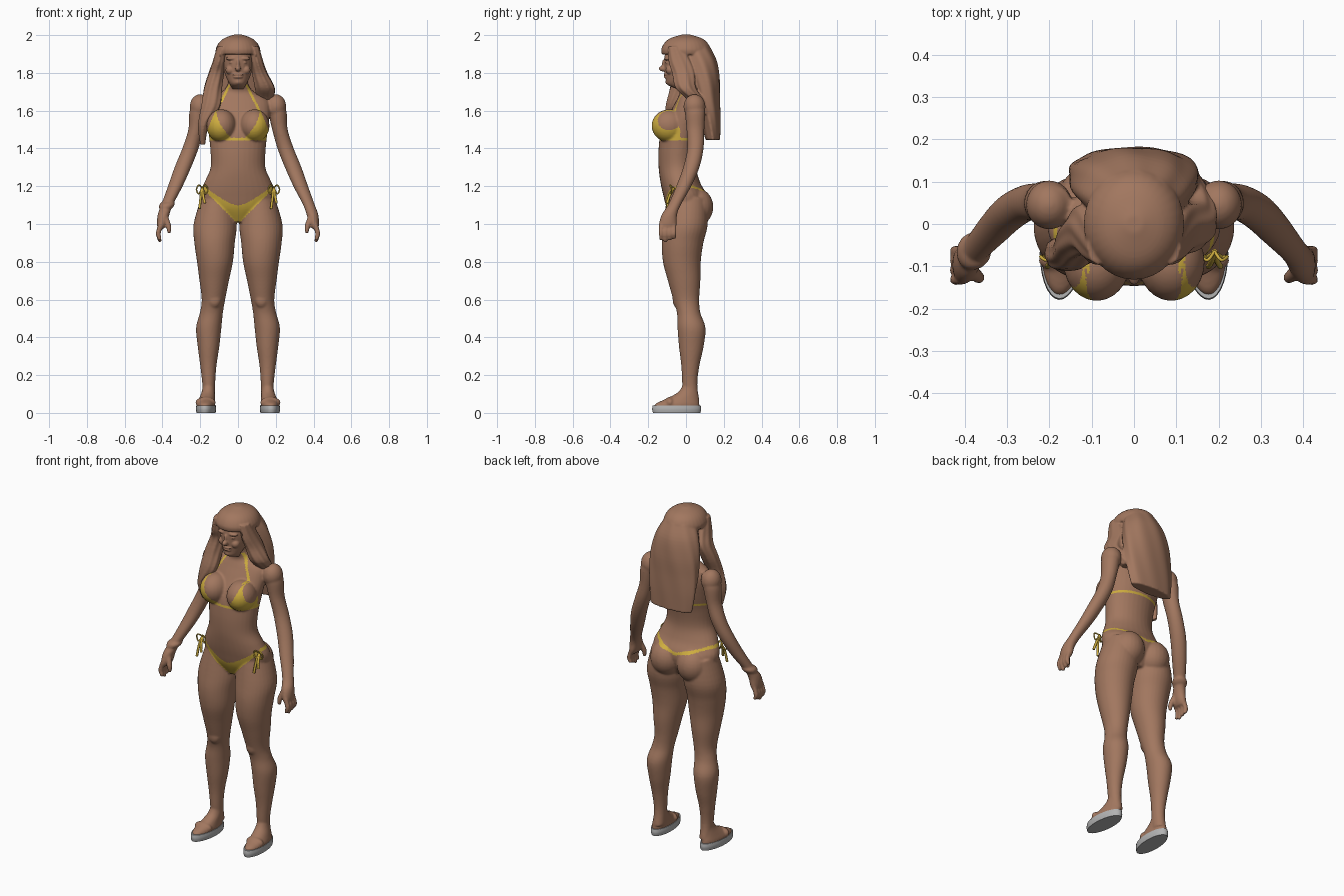
import bpy, bmesh, math
from mathutils import Matrix, Vector

cube = bpy.data.objects.get("Cube")
if cube:
    bpy.data.objects.remove(cube)


def material(name, colour):
    mat = bpy.data.materials.new(name)
    mat.use_nodes = True
    mat.diffuse_color = (*colour, 1)
    shader = next(n for n in mat.node_tree.nodes if n.type == 'BSDF_PRINCIPLED')
    shader.inputs["Base Color"].default_value = (*colour, 1)
    shader.inputs["Roughness"].default_value = .7
    return mat


BROWN = material("warm_brown", (.36, .185, .115))
YELLOW = material("golden_yellow", (.62, .42, .05))
GREY = material("sole_grey", (.45, .45, .45))


def spline(rows, steps=5):
    """Catmull-Rom interpolation through rows of numbers."""
    out = []
    for i in range(len(rows) - 1):
        p0, p1 = rows[max(i - 1, 0)], rows[i]
        p2, p3 = rows[i + 1], rows[min(i + 2, len(rows) - 1)]
        for s in range(steps):
            t = s / steps
            out.append([b + .5 * t * (c - a + t * (2*a - 5*b + 4*c - d + t * (3*(b - c) + d - a)))
                        for a, b, c, d in zip(p0, p1, p2, p3)])
    return out + [list(rows[-1])]


def loft(bm, rows, side=1, sides=32, wave=0, pivot=None, yaw=0):
    """Closed tube through level ellipses: z, centre x, centre y, radius x, radius y."""
    rings, made = [], []
    for z, cx, cy, rx, ry in spline(rows):
        ring = []
        for k in range(sides):
            a = math.tau * k / sides
            r = 1 + wave * math.sin(8 * a + 14 * z)
            ring.append(bm.verts.new((cx + rx * r * math.cos(a), cy + ry * r * math.sin(a), z)))
        rings.append(ring)
        made += ring
    for low, high in zip(rings, rings[1:]):
        for k in range(sides):
            n = (k + 1) % sides
            bm.faces.new((low[k], low[n], high[n], high[k]))
    bm.faces.new(rings[0])
    bm.faces.new(rings[-1])
    if pivot:
        bmesh.ops.rotate(bm, verts=made, cent=pivot, matrix=Matrix.Rotation(yaw, 3, 'Z'))
    for v in made:
        v.co.x *= side


def blob(bm, centre, radii, side=1):
    place = Matrix.Translation((centre[0] * side, *centre[1:])) @ Matrix.Diagonal((*radii, 1))
    bmesh.ops.create_uvsphere(bm, u_segments=24, v_segments=16, radius=1, matrix=place)


def finish(bm, name, mats, voxel=0, smooth=0):
    """Make the object and, if asked, fuse its parts into one smooth skin."""
    bmesh.ops.recalc_face_normals(bm, faces=bm.faces)
    mesh = bpy.data.meshes.new(name)
    bm.to_mesh(mesh)
    bm.free()
    obj = bpy.data.objects.new(name, mesh)
    bpy.context.collection.objects.link(obj)
    if voxel:
        remesh = obj.modifiers.new("fuse", 'REMESH')
        remesh.mode, remesh.voxel_size = 'VOXEL', voxel
        soften = obj.modifiers.new("soften", 'SMOOTH')
        soften.factor, soften.iterations = .5, smooth
        graph = bpy.context.evaluated_depsgraph_get()
        fused = bpy.data.meshes.new_from_object(obj.evaluated_get(graph))
        obj.modifiers.clear()
        obj.data = fused
    obj.data.name = name
    obj.data.materials.clear()
    for mat in mats:
        obj.data.materials.append(mat)
    for poly in obj.data.polygons:
        poly.use_smooth = True
        poly.material_index = 0
    return obj


# Torso and neck
bm = bmesh.new()
loft(bm, [(1.01, 0, 0, .07, .06), (1.08, 0, 0, .18, .1), (1.15, 0, -.005, .205, .115),
          (1.22, 0, -.03, .178, .105), (1.3, 0, -.045, .145, .1), (1.4, 0, -.04, .147, .105),
          (1.5, 0, -.02, .158, .11), (1.6, 0, .01, .17, .09), (1.66, 0, .022, .155, .07),
          (1.7, 0, .025, .085, .058), (1.74, 0, .01, .055, .058), (1.8, 0, 0, .052, .055)])

for side in (1, -1):
    # Bust, seat and shoulder masses
    blob(bm, (.088, -.09, 1.52), (.079, .092, .087), side)
    blob(bm, (.088, .055, 1.09), (.092, .09, .1), side)
    blob(bm, (.2, .045, 1.622), (.055, .058, .065), side)
    # Leg
    loft(bm, [(1.14, .11, .01, .085, .1), (1.0, .121, 0, .114, .115), (.9, .124, -.018, .107, .11),
              (.8, .122, -.022, .095, .1), (.7, .126, -.01, .078, .086), (.6, .13, .001, .062, .069),
              (.53, .141, .014, .061, .062), (.45, .155, .029, .067, .074),
              (.35, .156, .028, .057, .065), (.25, .157, .023, .043, .048),
              (.15, .155, .02, .034, .04), (.06, .155, .03, .034, .042)], side)
    blob(bm, (.125, -.045, .6), (.036, .026, .045), side)
    # Foot with a raised sandal strap
    loft(bm, [(.03, .165, -.05, .049, .122), (.05, .165, -.045, .048, .115),
              (.075, .162, -.02, .042, .085), (.11, .157, .01, .035, .052),
              (.15, .155, .02, .03, .036)], side, pivot=(.155, .02, 0), yaw=.06)
    blob(bm, (.172, -.085, .055), (.054, .028, .03), side)
    # Arm and palm
    loft(bm, [(1.66, .185, .045, .04, .045), (1.6, .207, .048, .049, .054), (1.5, .222, .05, .041, .047),
              (1.4, .252, .05, .043, .043), (1.3, .292, .028, .044, .043), (1.2, .332, -.012, .039, .04),
              (1.1, .376, -.062, .031, .034), (1.05, .394, -.088, .031, .041),
              (1.0, .403, -.096, .026, .047), (.975, .408, -.098, .016, .042)], side)
    # Fingers and thumb
    for i in range(4):
        y = -.132 + .023 * i
        tip = .905 + .008 * abs(i - 1)
        loft(bm, [(1.0, .408, y, .013, .012), (.95, .422, y, .014, .012), (tip, .412, y, .01, .009)], side, 12)
    loft(bm, [(1.04, .385, -.11, .016, .018), (.99, .368, -.125, .015, .015),
              (.95, .364, -.128, .009, .01)], side, 12)

# Bracelet on the right wrist
loft(bm, [(1.085, -.383, -.07, .036, .039), (1.1, -.377, -.063, .041, .044), (1.112, -.372, -.057, .036, .039)])
body = finish(bm, "body", [BROWN, YELLOW], .006, 5)


def is_swimwear(p):
    a, y, z = abs(p.x), p.y, p.z
    if a > .225:
        return False
    cup = (y < -.03 and 1.45 < z < 1.61 and a < .178 - .42 * (z - 1.46)
           and a > .115 - .085 * ((1.61 - z) / .16) ** 2)
    band = abs(z - 1.45) < .007 and a < .185
    halter = 1.6 < z < 1.74 and y < .04 and abs(a - .113 + .5 * (z - 1.6)) < .007
    front = y < 0 and 1.0 + a < z < 1.097 + .105 * (a / .18) ** 1.4 and a < .2
    hip = y < 0 and a >= .18 and abs(z - 1.2) < .008
    string = y >= 0 and abs(z - 1.15 - .05 * min(a / .17, 1)) < .008
    return cup or band or halter or front or hip or string


# Swimwear is coloured straight onto the body
for poly in body.data.polygons:
    poly.material_index = int(is_swimwear(poly.center))

# Head and face
bm = bmesh.new()
loft(bm, [(1.715, 0, -.02, .03, .03), (1.738, 0, -.05, .042, .05), (1.77, 0, -.04, .06, .068),
          (1.82, 0, -.02, .076, .094), (1.88, 0, -.01, .082, .105), (1.94, 0, 0, .075, .1)])
blob(bm, (0, -.118, 1.823), (.015, .026, .016))
blob(bm, (0, -.112, 1.845), (.01, .016, .03))
blob(bm, (0, -.104, 1.792), (.031, .014, .007))
blob(bm, (0, -.104, 1.778), (.026, .014, .007))
blob(bm, (0, -.09, 1.752), (.022, .019, .016))
for side in (1, -1):
    blob(bm, (.042, -.083, 1.815), (.024, .025, .024), side)
    blob(bm, (.033, -.098, 1.876), (.031, .018, .01), side)
    blob(bm, (.032, -.1, 1.855), (.015, .01, .007), side)
finish(bm, "head", [BROWN], .004, 2)

# Hair: cap, back sheet, and a lock on each side
bm = bmesh.new()
loft(bm, [(1.898, 0, 0, .115, .128), (1.925, 0, 0, .118, .131), (1.96, 0, 0, .101, .113),
          (1.985, 0, 0, .07, .08), (2.003, 0, 0, .02, .02)])
loft(bm, [(1.94, 0, .05, .09, .075), (1.86, 0, .078, .128, .085), (1.76, 0, .1, .15, .079),
          (1.65, 0, .115, .155, .066), (1.55, 0, .13, .15, .052), (1.445, 0, .142, .135, .038)],
     sides=64, wave=.02)
temple = [(1.94, .085, -.055, .025, .04), (1.86, .1, -.03, .033, .06), (1.8, .115, -.012, .04, .06)]
loft(bm, temple + [(1.72, .142, 0, .053, .055), (1.66, .14, .05, .045, .045),
                   (1.58, .12, .1, .035, .04)], sides=48, wave=.05)
loft(bm, temple + [(1.72, .132, -.035, .048, .05), (1.62, .145, -.07, .05, .038),
                   (1.52, .183, -.07, .028, .035), (1.42, .187, -.05, .013, .016)],
     side=-1, sides=48, wave=.05)
finish(bm, "hair", [BROWN], .005, 3)


def cord(name, points, thickness):
    curve = bpy.data.curves.new(name, 'CURVE')
    curve.dimensions = '3D'
    curve.bevel_depth, curve.bevel_resolution = thickness, 2
    curve.use_fill_caps = True
    line = curve.splines.new('POLY')
    path = spline(points)
    line.points.add(len(path) - 1)
    for point, co in zip(line.points, path):
        point.co = (*co, 1)
    curve.materials.append(YELLOW)
    bpy.context.collection.objects.link(bpy.data.objects.new(name, curve))


for side, label in ((1, "left"), (-1, "right")):
    # Hip bow: two loops and two hanging tails
    knot = Vector((.19 * side, -.065, 1.19))
    for i, lean in enumerate((1, -1)):
        loop = [(0, 0, 0), (.016 * lean, -.02, .016), (.03 * lean, -.012, -.006),
                (.018 * lean, -.012, -.03), (0, 0, 0)]
        tail = [(0, 0, 0), (.006 * lean, -.022, -.04), (.014 * lean, -.035, -.08 - .03 * i)]
        cord(f"{label}_bow_loop_{i}", [knot + Vector(p) for p in loop], .004)
        cord(f"{label}_bow_tail_{i}", [knot + Vector(p) for p in tail], .007)
    # Sandal sole
    bm = bmesh.new()
    loft(bm, [(0, .165, -.05, .05, .126), (.02, .165, -.05, .053, .13), (.04, .165, -.05, .051, .127)],
         side, pivot=(.155, .02, 0), yaw=.06)
    sole = finish(bm, f"{label}_sandal_sole", [GREY])
    for poly in sole.data.polygons:
        poly.use_smooth = len(poly.vertices) == 4
